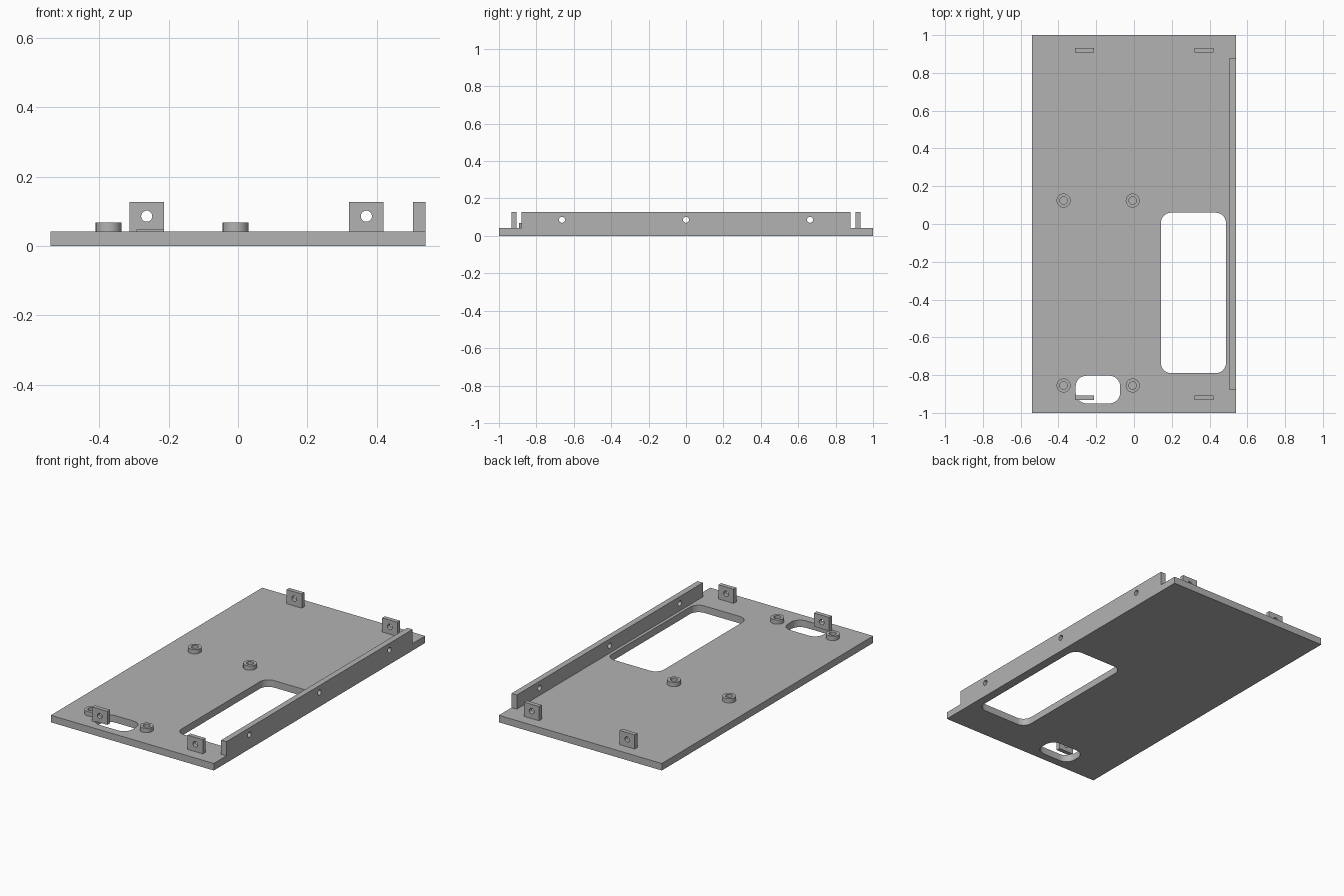
import bpy, bmesh, math
from mathutils import Matrix, Vector

cube = bpy.data.objects.get("Cube")
if cube:
    bpy.data.objects.remove(cube, do_unlink=True)

PLATE_TOP = 0.042
RAISED_TOP = 0.127
HOLE_Z = 0.086
HOLE_R = 0.016

grey = bpy.data.materials.new("plain grey")
grey.use_nodes = True
grey.diffuse_color = (0.45, 0.45, 0.45, 1)
grey.node_tree.nodes["Principled BSDF"].inputs["Base Color"].default_value = grey.diffuse_color


def finish(name, bm):
    bmesh.ops.recalc_face_normals(bm, faces=bm.faces)
    mesh = bpy.data.meshes.new(name)
    bm.to_mesh(mesh)
    bm.free()
    obj = bpy.data.objects.new(name, mesh)
    obj.data.materials.append(grey)
    bpy.context.collection.objects.link(obj)
    return obj


def box(name, low, high):
    low, high = Vector(low), Vector(high)
    bm = bmesh.new()
    bmesh.ops.create_cube(bm, size=1, matrix=Matrix.Translation((low + high) / 2)
                          @ Matrix.Diagonal((*(high - low), 1)))
    return finish(name, bm)


def cylinder(name, radius, depth, centre, axis="Z"):
    bm = bmesh.new()
    turn = Matrix() if axis == "Z" else Matrix.Rotation(math.pi / 2, 4, "X" if axis == "Y" else "Y")
    bmesh.ops.create_cone(bm, cap_ends=True, segments=32, radius1=radius, radius2=radius,
                          depth=depth, matrix=Matrix.Translation(centre) @ turn)
    return finish(name, bm)


def rounded_cutter(name, x0, x1, y0, y1, radius, z0, z1):
    """Upright prism with a rounded rectangle as its outline."""
    corners = [(x1, y1, -1, -1), (x0, y1, 1, -1), (x0, y0, 1, 1), (x1, y0, -1, 1)]
    bm = bmesh.new()
    ring = []
    for quarter, (x, y, sx, sy) in enumerate(corners):
        for step in range(9):
            a = (quarter + step / 8) * math.pi / 2
            ring.append(bm.verts.new((x + radius * (sx + math.cos(a)),
                                      y + radius * (sy + math.sin(a)), z0)))
    face = bm.faces.new(ring)
    top = bmesh.ops.extrude_face_region(bm, geom=[face])["geom"]
    bmesh.ops.translate(bm, vec=(0, 0, z1 - z0),
                        verts=[v for v in top if isinstance(v, bmesh.types.BMVert)])
    return finish(name, bm)


def cut(obj, cutters):
    """Subtract the cutters and keep the result as a plain mesh."""
    for cutter in cutters:
        mod = obj.modifiers.new("cut", "BOOLEAN")
        mod.operation = "DIFFERENCE"
        mod.solver = "EXACT"
        mod.object = cutter
    bpy.context.view_layer.update()
    mesh = bpy.data.meshes.new_from_object(obj.evaluated_get(bpy.context.evaluated_depsgraph_get()))
    obj.modifiers.clear()
    obj.data = mesh


def discard(cutters):
    for cutter in cutters:
        bpy.data.objects.remove(cutter, do_unlink=True)


parts = []

# Base plate with a large window and a small cable slot
window = rounded_cutter("window_cutter", 0.142, 0.487, -0.79, 0.06, 0.055, -0.1, 0.1)
slot = rounded_cutter("slot_cutter", -0.309, -0.073, -0.95, -0.803, 0.058, -0.1, 0.046)
plate = box("base_plate", (-0.54, -1, 0), (0.54, 1, PLATE_TOP))
cut(plate, [window, slot])
parts.append(plate)

# Side rail with three screw holes
rail = box("side_rail", (0.505, -0.88, PLATE_TOP), (0.54, 0.88, RAISED_TOP))
holes = [cylinder("rail_hole_cutter", HOLE_R, 0.2, (0.52, y, HOLE_Z), "X")
         for y in (-0.663, 0, 0.663)]
cut(rail, holes)
discard(holes)
parts.append(rail)

# Upright screw tabs at both ends; the slot also trims the foot of one
for end, side in ((-1, "front"), (1, "back")):
    for x, hand in ((-0.263, "right"), (0.37, "left")):
        y = end * 0.92
        tab = box(f"{side}_{hand}_tab", (x - 0.05, y - 0.0125, PLATE_TOP),
                  (x + 0.05, y + 0.0125, RAISED_TOP))
        hole = cylinder("tab_hole_cutter", HOLE_R, 0.2, (x, y, HOLE_Z), "Y")
        cut(tab, [hole, slot] if (end, hand) == (-1, "right") else [hole])
        discard([hole])
        parts.append(tab)
discard([window, slot])

# Ring-shaped standoffs
for y, side in ((-0.855, "front"), (0.124, "back")):
    for x, hand in ((-0.373, "right"), (-0.007, "left")):
        boss = cylinder(f"{side}_{hand}_standoff", 0.037, 0.026, (x, y, PLATE_TOP + 0.013))
        bore = cylinder("bore_cutter", 0.02, 0.2, (x, y, PLATE_TOP))
        cut(boss, [bore])
        discard([bore])
        parts.append(boss)

# Smooth the round walls while keeping edges sharp
bpy.ops.object.select_all(action="DESELECT")
for part in parts:
    part.select_set(True)
bpy.context.view_layer.objects.active = plate
bpy.ops.object.shade_smooth_by_angle(angle=math.radians(30))
